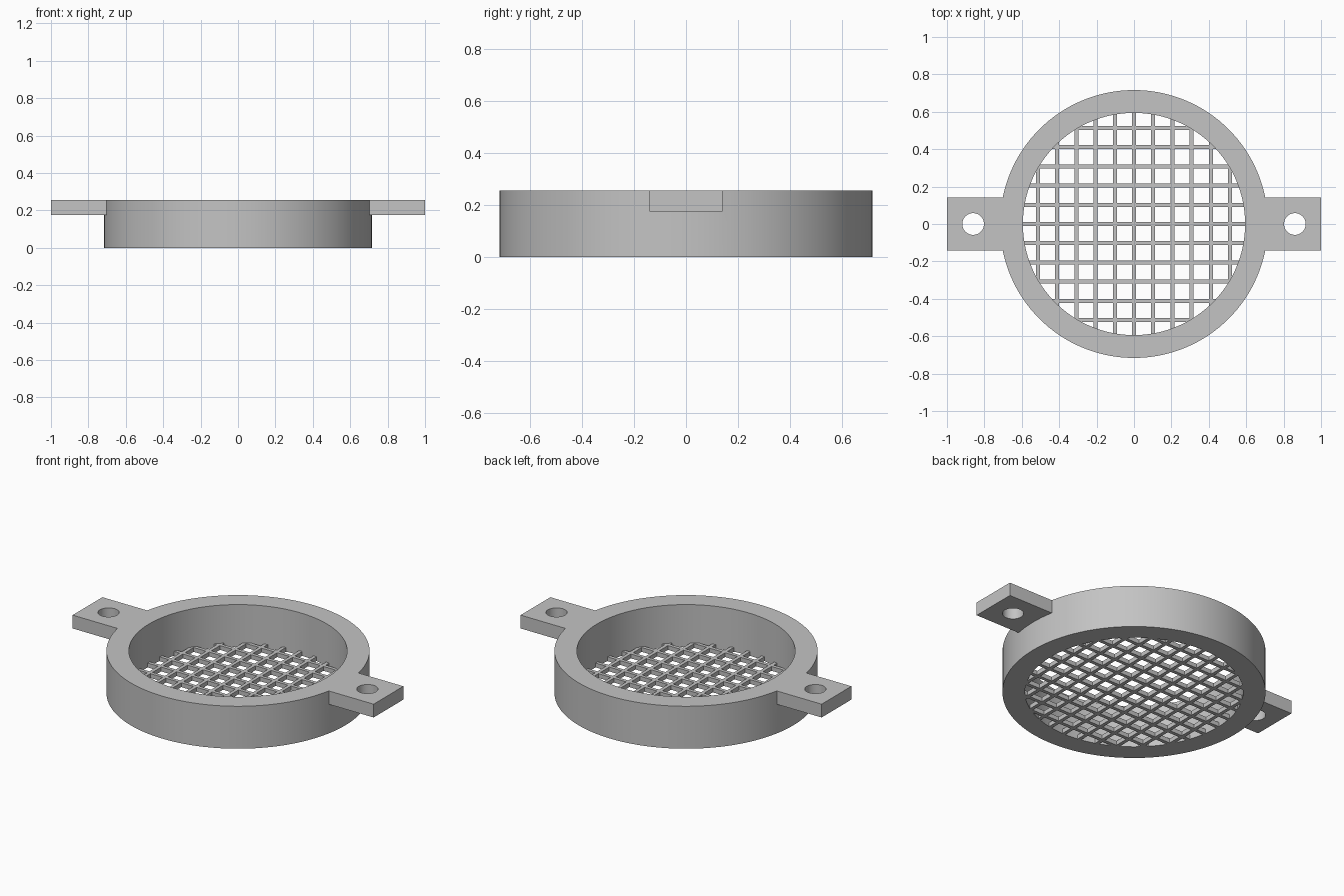
import bpy, bmesh, math
from mathutils import Matrix

if "Cube" in bpy.data.objects:
    bpy.data.objects.remove(bpy.data.objects["Cube"])

SEG = 128
R_OUT, R_IN, HEIGHT = 0.716, 0.594, 0.255
TAB_HALF, TAB_Z = 0.141, 0.175
HOLE_X, HOLE_R = 0.86, 0.058
PITCH, BAR, MESH_H = 0.1027, 0.021, 0.026

grey = bpy.data.materials.new("plain_grey")
grey.diffuse_color = (0.55, 0.55, 0.55, 1)
grey.use_nodes = True
grey.node_tree.nodes["Principled BSDF"].inputs["Base Color"].default_value = grey.diffuse_color


def finish(name, bm):
    bmesh.ops.recalc_face_normals(bm, faces=bm.faces)
    me = bpy.data.meshes.new(name)
    bm.to_mesh(me)
    bm.free()
    me.materials.append(grey)
    ob = bpy.data.objects.new(name, me)
    bpy.context.collection.objects.link(ob)
    return ob


def add_box(bm, x0, x1, y0, y1, z0, z1):
    m = Matrix.Translation(((x0 + x1) / 2, (y0 + y1) / 2, (z0 + z1) / 2))
    bmesh.ops.create_cube(bm, size=1, matrix=m @ Matrix.Diagonal((x1 - x0, y1 - y0, z1 - z0, 1)))


def add_cylinder(bm, r, z0, z1, x=0, seg=SEG):
    bmesh.ops.create_cone(bm, cap_ends=True, segments=seg, radius1=r, radius2=r,
                          depth=z1 - z0, matrix=Matrix.Translation((x, 0, (z0 + z1) / 2)))


def boolean(target, tool, operation):
    """Apply a boolean and delete the tool object."""
    mod = target.modifiers.new("bool", 'BOOLEAN')
    mod.operation, mod.solver, mod.object = operation, 'EXACT', tool
    dg = bpy.context.evaluated_depsgraph_get()
    me = bpy.data.meshes.new_from_object(target.evaluated_get(dg))
    target.modifiers.clear()
    target.data = me
    bpy.data.objects.remove(tool)


# Ring wall: revolved rectangle
bm = bmesh.new()
loops = []
for i in range(SEG):
    a = math.tau * i / SEG
    loops.append([bm.verts.new((r * math.cos(a), r * math.sin(a), z))
                  for r, z in ((R_IN, 0), (R_OUT, 0), (R_OUT, HEIGHT), (R_IN, HEIGHT))])
for i in range(SEG):
    a, b = loops[i], loops[(i + 1) % SEG]
    for k in range(4):
        n = (k + 1) % 4
        bm.faces.new((a[k], b[k], b[n], a[n]))
ring = finish("ring_with_tabs", bm)

# Mounting tabs, merged into the ring
bm = bmesh.new()
for s in (-1, 1):
    add_box(bm, min(s * 0.65, s), max(s * 0.65, s), -TAB_HALF, TAB_HALF, TAB_Z, HEIGHT)
boolean(ring, finish("tabs", bm), 'UNION')

# Screw holes through the tabs
bm = bmesh.new()
for s in (-1, 1):
    add_cylinder(bm, HOLE_R, 0.1, 0.4, s * HOLE_X, 48)
boolean(ring, finish("screw_holes", bm), 'DIFFERENCE')

# Square mesh across the bottom: thin disc with square openings
bm = bmesh.new()
add_cylinder(bm, R_IN, 0, MESH_H)
screen = finish("mesh_screen", bm)
bm = bmesh.new()
for i in range(-6, 6):
    for j in range(-6, 6):
        x, y = i * PITCH + BAR / 2, j * PITCH + BAR / 2
        w = PITCH - BAR
        if min(math.hypot(px, py) for px in (x, x + w) for py in (y, y + w)) < R_IN:
            add_box(bm, x, x + w, y, y + w, -0.1, 0.1)
boolean(screen, finish("openings", bm), 'DIFFERENCE')

# Smooth round walls, sharp edges kept
for ob in (ring, screen):
    bpy.ops.object.select_all(action='DESELECT')
    ob.select_set(True)
    bpy.context.view_layer.objects.active = ob
    bpy.ops.object.shade_smooth_by_angle(angle=math.radians(30))
